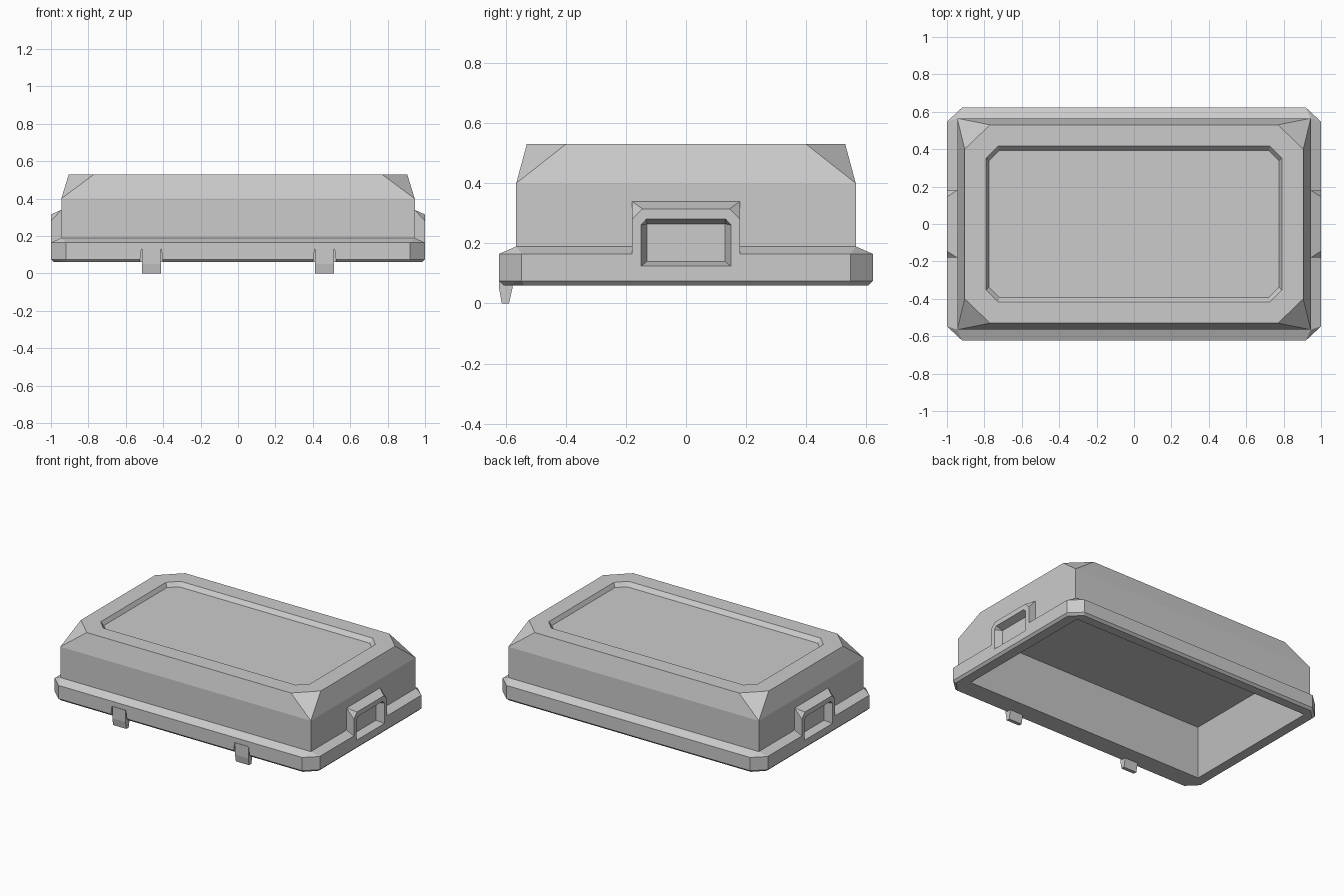
import bpy
import bmesh

if "Cube" in bpy.data.objects:
    bpy.data.objects.remove(bpy.data.objects["Cube"], do_unlink=True)

grey = bpy.data.materials.new("plain grey")
grey.use_nodes = True
GREY = (0.6, 0.6, 0.6, 1)
grey.diffuse_color = GREY
grey.node_tree.nodes["Principled BSDF"].inputs["Base Color"].default_value = GREY


def ring(hx, hy, z, cut_x=0, cut_y=0):
    """Rectangle at height z with optional cut corners."""
    pts = []
    for sx in (-1, 1):
        for sy in (-1, 1):
            pts.append((sx * (hx - cut_x), sy * hy, z))
            if cut_x:
                pts.append((sx * hx, sy * (hy - cut_y), z))
    return pts


def box(x0, x1, y0, y1, z0, z1):
    return [(x, y, z) for x in (x0, x1) for y in (y0, y1) for z in (z0, z1)]


def solid(name, points):
    """Faceted convex solid around the points."""
    bm = bmesh.new()
    for p in points:
        bm.verts.new(p)
    bmesh.ops.remove_doubles(bm, verts=bm.verts, dist=0.0001)
    hull = bmesh.ops.convex_hull(bm, input=bm.verts)
    loose = set(hull["geom_interior"] + hull["geom_unused"])
    bmesh.ops.delete(bm, geom=[v for v in loose if isinstance(v, bmesh.types.BMVert)],
                     context="VERTS")
    bmesh.ops.dissolve_limit(bm, angle_limit=0.01, verts=bm.verts, edges=bm.edges)
    bmesh.ops.recalc_face_normals(bm, faces=bm.faces)
    mesh = bpy.data.meshes.new(name)
    bm.to_mesh(mesh)
    bm.free()
    mesh.materials.append(grey)
    obj = bpy.data.objects.new(name, mesh)
    bpy.context.collection.objects.link(obj)
    return obj


def combine(target, tool, operation):
    """Boolean the tool into the target, then discard the tool."""
    mod = target.modifiers.new(tool.name, "BOOLEAN")
    mod.operation = operation
    mod.solver = "EXACT"
    mod.object = tool
    bpy.context.view_layer.objects.active = target
    bpy.ops.object.modifier_apply(modifier=mod.name)
    bpy.data.objects.remove(tool, do_unlink=True)


# Lid shell with sloped shoulders and faceted corners
lid = solid("lid", ring(0.945, 0.565, 0.1) + ring(0.945, 0.565, 0.4)
            + ring(0.905, 0.53, 0.53, 0.135, 0.13))

# Flared rim with a bevelled lower edge
rim = solid("rim", ring(0.985, 0.607, 0.06, 0.07, 0.07)
            + ring(1, 0.622, 0.075, 0.08, 0.075)
            + ring(1, 0.622, 0.165, 0.08, 0.075)
            + ring(0.945, 0.565, 0.19))
combine(lid, rim, "UNION")

# Side handles, each with a pocket
for s in (-1, 1):
    pts = box(s * 0.93, s * 1, -0.18, 0.18, 0.1, 0.28)
    hole = []
    for y in (-1, 1):
        pts += [(s * 0.93, y * 0.18, 0.34), (s * 0.945, y * 0.18, 0.34),
                (s * 1, y * 0.145, 0.315)]
        for x, grow in ((0.95, 0), (1, 0.02), (1.02, 0.028)):
            hole += [(s * x, y * (0.13 + grow), 0.14 - grow * 0.8),
                     (s * x, y * (0.13 + grow), 0.265 - grow * 0.2),
                     (s * x, y * (0.13 + grow * 0.1), 0.265 + grow * 0.8)]
    combine(lid, solid("handle", pts), "UNION")
    combine(lid, solid("handle_pocket", hole), "DIFFERENCE")

# Shallow panel sunk into the top
panel = (ring(0.775, 0.393, 0.503, 0.055, 0.055) + ring(0.79, 0.417, 0.53, 0.065, 0.065)
         + ring(0.795, 0.425, 0.54, 0.068, 0.068))
combine(lid, solid("top_panel", panel), "DIFFERENCE")

# Hollow underside with tapering walls, thicker behind the latches
cavity = box(-0.917, 0.917, -0.477, 0.545, 0, 0.06) + box(-0.832, 0.832, -0.377, 0.445, 0.3, 0.345)
combine(lid, solid("cavity", cavity), "DIFFERENCE")

# Front latches, each set in a narrow slot
for side, x in (("right", -0.463), ("left", 0.463)):
    slot = box(x - 0.053, x + 0.053, -0.7, -0.605, 0.07, 0.132)
    slot += box(x - 0.062, x + 0.062, -0.7, -0.605, 0.03, 0.06)
    combine(lid, solid("latch_slot", slot), "DIFFERENCE")
    solid(side + "_latch", box(x - 0.05, x + 0.05, -0.622, -0.578, 0.05, 0.13)
          + box(x - 0.05, x + 0.05, -0.613, -0.589, 0, 0.01))
